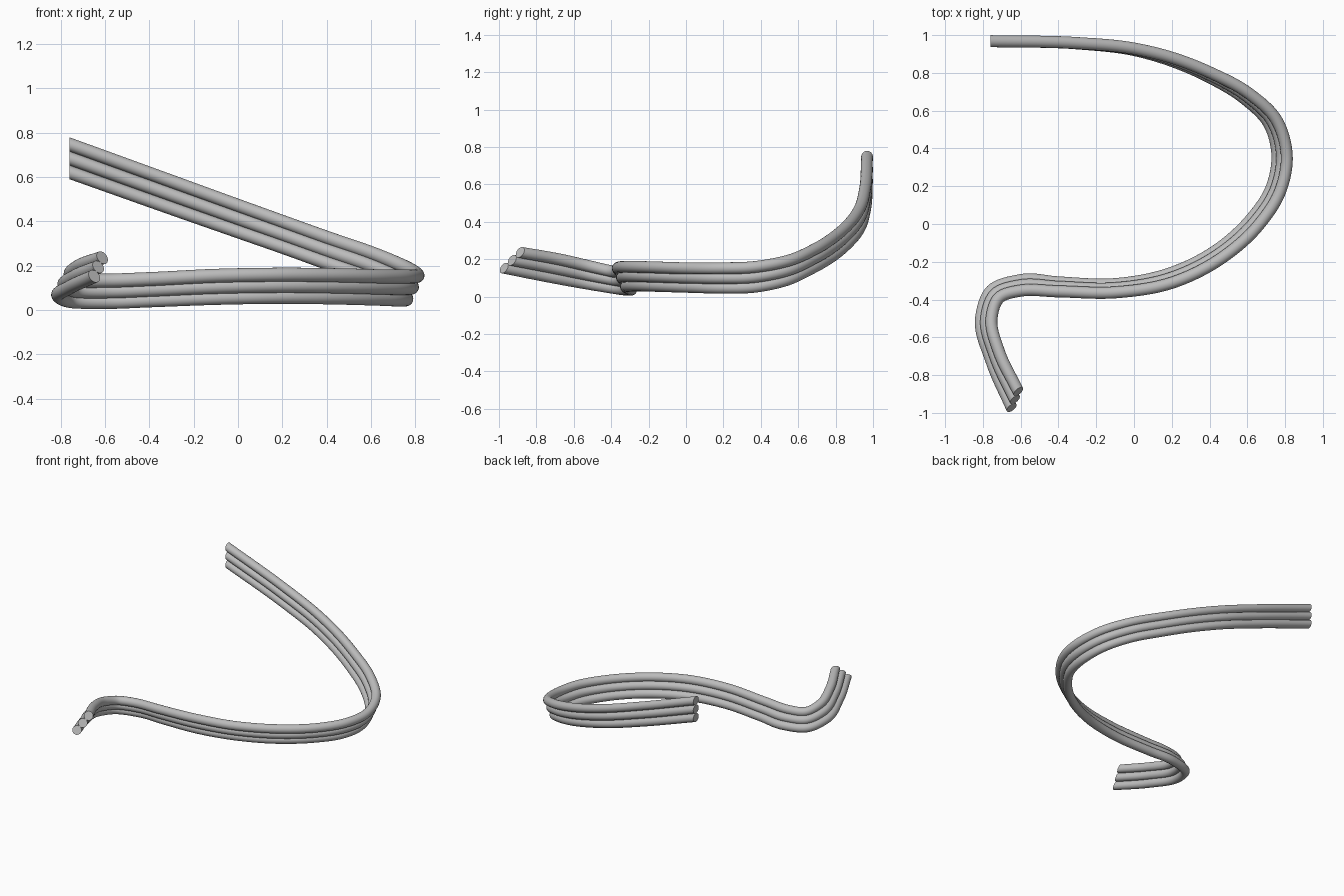
import bpy
import bmesh
import math
from mathutils import Vector

cube = bpy.data.objects.get("Cube")
if cube:
    bpy.data.objects.remove(cube)

RADIUS = 0.0315
STEPS = 10
SIDES = 24

# Middle tube path, and the step from each tube to the one above it
STATIONS = [
    ((-.63, -.93, .195), (.018, .043, .042)),
    ((-.735, -.70, .152), (.02, .025, .047)),
    ((-.782, -.50, .112), (.028, 0, .047)),
    ((-.735, -.372, .088), (.02, -.02, .047)),
    ((-.6, -.325, .085), (0, -.028, .048)),
    ((-.4, -.333, .092), (0, -.024, .048)),
    ((-.1, -.34, .105), (.002, -.022, .05)),
    ((.2, -.285, .11), (.008, -.024, .05)),
    ((.45, -.16, .107), (.015, -.02, .05)),
    ((.64, .01, .102), (.021, -.015, .05)),
    ((.75, .18, .1), (.024, -.007, .052)),
    ((.784, .36, .105), (.025, 0, .053)),
    ((.735, .54, .14), (.021, .008, .053)),
    ((.6, .675, .2), (.014, .012, .053)),
    ((.4, .79, .27), (.007, .01, .055)),
    ((.2, .872, .342), (.002, .008, .057)),
    ((0, .925, .413), (0, .004, .059)),
    ((-.3, .957, .52), (0, .001, .061)),
    ((-.76, .968, .685), (0, 0, .063)),
]


def smooth_path(points, knots):
    """Hermite interpolation with tangents suited to uneven spacing."""
    speeds = [(b - a) / (t - s) for a, b, s, t in
              zip(points, points[1:], knots, knots[1:])]
    tangents = [speeds[0]]
    for i in range(1, len(points) - 1):
        before = knots[i] - knots[i - 1]
        after = knots[i + 1] - knots[i]
        tangents.append((speeds[i - 1] * after + speeds[i] * before)
                        / (before + after))
    tangents.append(speeds[-1])
    path = []
    for i in range(len(points) - 1):
        span = knots[i + 1] - knots[i]
        for k in range(STEPS):
            t = k / STEPS
            ease = t * t * (3 - 2 * t)
            path.append(points[i] * (1 - ease) + points[i + 1] * ease
                        + tangents[i] * span * t * (1 - t) ** 2
                        - tangents[i + 1] * span * t * t * (1 - t))
    return path + [points[-1]]


def make_tube(name, level, path, steps, material):
    centres = [p + s * level for p, s in zip(path, steps)]
    bm = bmesh.new()
    rings = []
    last = len(centres) - 1
    for i, centre in enumerate(centres):
        along = centres[min(i + 1, last)] - centres[max(i - 1, 0)]
        up = steps[i].normalized()
        side = along.cross(up).normalized()
        ring = []
        for k in range(SIDES):
            a = math.tau * k / SIDES
            ring.append(bm.verts.new(
                centre + (up * math.cos(a) + side * math.sin(a)) * RADIUS))
        rings.append(ring)
    for lower, upper in zip(rings, rings[1:]):
        for k in range(SIDES):
            n = (k + 1) % SIDES
            bm.faces.new((lower[k], lower[n], upper[n], upper[k]))
    # End caps
    bm.faces.new(rings[0])
    bm.faces.new(rings[-1])
    bmesh.ops.recalc_face_normals(bm, faces=bm.faces)
    mesh = bpy.data.meshes.new(name)
    bm.to_mesh(mesh)
    bm.free()
    mesh.materials.append(material)
    obj = bpy.data.objects.new(name, mesh)
    bpy.context.collection.objects.link(obj)
    return obj


grey = bpy.data.materials.new("plain_grey")
grey.use_nodes = True
grey.diffuse_color = (.5, .5, .5, 1)
grey.node_tree.nodes["Principled BSDF"].inputs["Base Color"].default_value = (.5, .5, .5, 1)

centre_points = [Vector(p) for p, s in STATIONS]
offset_points = [Vector(s) for p, s in STATIONS]
knots = [0]
for a, b in zip(centre_points, centre_points[1:]):
    knots.append(knots[-1] + (b - a).length)
path = smooth_path(centre_points, knots)
steps = smooth_path(offset_points, knots)

# Three stacked tubes
tubes = [make_tube(name, level, path, steps, grey) for name, level in
         (("lower_tube", -1), ("middle_tube", 0), ("upper_tube", 1))]

bpy.ops.object.select_all(action='DESELECT')
for tube in tubes:
    tube.select_set(True)
bpy.context.view_layer.objects.active = tubes[0]
bpy.ops.object.shade_smooth_by_angle(angle=math.radians(40))
